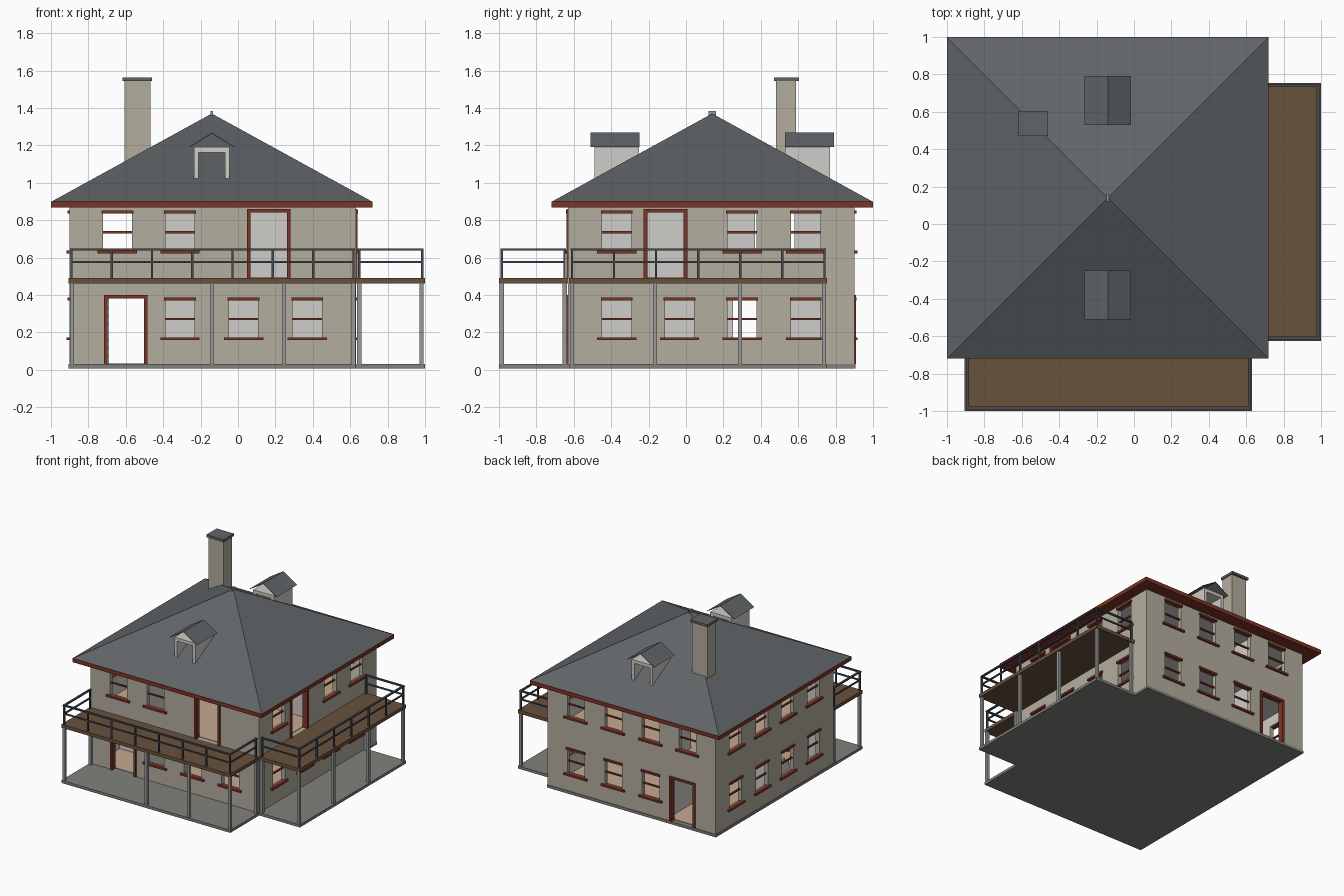
import bpy, bmesh
from mathutils import Vector

cube = bpy.data.objects.get("Cube")
if cube:
    bpy.data.objects.remove(cube)


def material(name, r, g, b):
    m = bpy.data.materials.new(name)
    m.use_nodes = True
    m.diffuse_color = (r, g, b, 1)
    m.node_tree.nodes["Principled BSDF"].inputs["Base Color"].default_value = (r, g, b, 1)
    return m


STONE = material("warm stone", .45, .42, .345)
PLASTER = material("pale plaster", .63, .61, .58)
SLATE = material("slate grey", .118, .13, .14)
TRIM = material("red brown trim", .2, .034, .019)
DECK = material("deck timber", .14, .085, .048)
IRON = material("dark iron", .06, .07, .085)
STEEL = material("light steel", .32, .32, .32)
CONCRETE = material("concrete", .22, .22, .205)
FLOOR = material("peach floor", .55, .4, .28)


def finish(name, bm, *mats):
    bmesh.ops.recalc_face_normals(bm, faces=bm.faces)
    mesh = bpy.data.meshes.new(name)
    bm.to_mesh(mesh)
    bm.free()
    for m in mats:
        mesh.materials.append(m)
    ob = bpy.data.objects.new(name, mesh)
    bpy.context.collection.objects.link(ob)
    return ob


def boxes(name, items, mat):
    """One object from boxes given as (x0, x1, y0, y1, z0, z1)."""
    bm = bmesh.new()
    for x0, x1, y0, y1, z0, z1 in items:
        lo, hi = Vector((x0, y0, z0)), Vector((x1, y1, z1))
        for v in bmesh.ops.create_cube(bm, size=1)["verts"]:
            v.co = [(a + b) / 2 + c * (b - a) for a, b, c in zip(lo, hi, v.co)]
    return finish(name, bm, mat)


# House extents and levels
X0, X1, Y0, Y1 = -.90, .63, -.63, .90
GROUND, UPPER, TOP, THICK = .03, .49, .88, .035
MIDX, MIDY = -.14, .14

# Each side: normal axis, outward sign, plane position, extent along the wall
SIDES = {"front": (1, -1, Y0, X0, X1), "back": (1, 1, Y1, X0, X1),
         "left": (0, 1, X1, Y0 + THICK, Y1 - THICK),
         "right": (0, -1, X0, Y0 + THICK, Y1 - THICK)}


def side_box(side, u0, u1, z0, z1, d0, d1):
    axis, sign, plane = SIDES[side][:3]
    a, b = sorted((plane + sign * d0, plane + sign * d1))
    return (u0, u1, a, b, z0, z1) if axis else (a, b, u0, u1, z0, z1)


def wall(side, openings):
    axis, sign, plane, start, end = SIDES[side]
    us = sorted({start, end, *[o[0] for o in openings], *[o[1] for o in openings]})
    zs = sorted({GROUND, TOP, *[o[2] for o in openings], *[o[3] for o in openings]})
    bm = bmesh.new()
    for a, b in zip(us, us[1:]):
        for c, d in zip(zs, zs[1:]):
            u, z = (a + b) / 2, (c + d) / 2
            if any(o[0] < u < o[1] and o[2] < z < o[3] for o in openings):
                continue
            corners = [(a, c), (b, c), (b, d), (a, d)]
            bm.faces.new([bm.verts.new((p, plane, q) if axis else (plane, p, q))
                          for p, q in corners])
    bmesh.ops.remove_doubles(bm, verts=bm.verts, dist=1e-5)
    out = bmesh.ops.extrude_face_region(bm, geom=bm.faces[:])["geom"]
    shift = Vector((0, 0, 0))
    shift[axis] = -sign * THICK
    bmesh.ops.translate(bm, vec=shift,
                        verts=[g for g in out if isinstance(g, bmesh.types.BMVert)])
    bmesh.ops.recalc_face_normals(bm, faces=bm.faces)
    for f in bm.faces:
        f.material_index = int(f.normal[axis] * sign < -.5)
    finish(side + "_wall", bm, STONE, PLASTER)


# Walls with windows (position, sill height) and doors (position, base height)
LOW, HIGH = .17, .635
XS, YS = (-.645, -.31, .03, .37), (-.37, -.035, .30, .64)
windows = {
    "front": [(x, LOW) for x in XS[1:]] + [(x, HIGH) for x in XS[:2]],
    "back": [(x, LOW) for x in XS[1:]] + [(x, HIGH) for x in XS],
    "left": [(y, LOW) for y in YS] + [(y, HIGH) for y in (YS[0], *YS[2:])],
    "right": [(y, z) for y in YS for z in (LOW, HIGH)]}
doors = {"front": [(-.6, GROUND), (.165, UPPER)], "back": [(-.6, GROUND)],
         "left": [(-.11, UPPER)], "right": []}

for side in SIDES:
    holes, trim = [], []
    for u, z in windows[side]:
        holes.append((u - .078, u + .078, z, z + .205))
        trim += [side_box(side, u - .085, u + .085, z + .2, z + .216, -.02, .012),
                 side_box(side, u - .078, u + .078, z + .095, z + .106, -.025, -.012),
                 side_box(side, u - .105, u + .105, z - .012, z + .004, -.02, .016)]
    for u, z in doors[side]:
        h = .37
        holes.append((u - .1, u + .1, z, z + h - .015))
        trim += [side_box(side, u - .117, u - .097, z, z + h, -THICK, .01),
                 side_box(side, u + .097, u + .117, z, z + h, -THICK, .01),
                 side_box(side, u - .117, u + .117, z + h - .018, z + h, -THICK, .01)]
    wall(side, holes)
    boxes(side + "_window_and_door_trim", trim, TRIM)

# Interior floors, ceilings, partitions and staircase
ix0, ix1, iy0, iy1 = X0 + THICK, X1 - THICK, Y0 + THICK, Y1 - THICK
boxes("floors", [(ix0, ix1, iy0, iy1, z - .01, z + .004) for z in (GROUND, UPPER)], FLOOR)
boxes("ceilings", [(ix0, ix1, iy0, iy1, z - .02, z - .01) for z in (UPPER - .01, TOP)], PLASTER)
px = -.45
boxes("partitions", [
    (px, px + .02, iy0, .25, GROUND, .46), (px, px + .02, .39, iy1, GROUND, .46),
    (px, px + .02, iy0, .37, UPPER, TOP), (px, px + .02, .58, iy1, UPPER, TOP),
    (px, ix1, .13, .15, GROUND, .46), (px, ix1, .13, .15, UPPER, TOP)], PLASTER)
steps, rise = 10, .043
boxes("staircase", [(ix0, -.69, -.3 + i * .05, -.25 + i * .05, GROUND, GROUND + (i + 1) * rise)
                    for i in range(steps)], PLASTER)

# Ground slabs and raised decks
front_area, side_area = (-.905, .63, -1, Y0), (.63, 1, -.625, .755)
boxes("ground_slab", [(*a, .008, GROUND) for a in
                      ((X0 - .005, X1, Y0, Y1 + .005), front_area, side_area)], CONCRETE)
boxes("front_deck", [(*front_area, .462, UPPER)], DECK)
boxes("side_deck", [(*side_area, .462, UPPER)], DECK)


def posts(points, half, z0, z1):
    return [(x - half, x + half, y - half, y + half, z0, z1) for x, y in points]


def railing(name, path, bays):
    """Top and middle rails with uprights along an axis-aligned path."""
    items, points = [], [path[0]]
    for (xa, ya), (xb, yb), n in zip(path, path[1:], bays):
        points += [(xa + (xb - xa) * i / n, ya + (yb - ya) * i / n) for i in range(1, n + 1)]
        for z, t in ((.643, .008), (.575, .005)):
            items.append((min(xa, xb) - t, max(xa, xb) + t, min(ya, yb) - t, max(ya, yb) + t,
                          z - .005, z + .006))
    boxes(name, items + posts(points, .006, UPPER, .645), IRON)


railing("front_railing", [(-.89, -.65), (-.89, -.985), (.617, -.985), (.617, -.65)], (1, 7, 1))
railing("side_railing", [(.648, -.61), (.985, -.61), (.985, .74), (.648, .74)], (1, 6, 1))
boxes("deck_columns", posts(
    [(x, -.985) for x in (-.888, -.14, .245, .617)] + [(-.888, -.648), (.617, -.648)] +
    [(.982, y) for y in (-.61, -.165, .288, .738)] + [(.648, -.61), (.648, .738)],
    .011, GROUND, .462), STEEL)

# Hipped roof with fascia and finial
boxes("fascia", [(-1, .72, -.72, 1, .868, .9)], TRIM)
bm = bmesh.new()
apex = bm.verts.new((MIDX, MIDY, 1.37))
r = .856
base = [bm.verts.new((MIDX + r * a, MIDY + r * b, .9))
        for a, b in ((-1, -1), (1, -1), (1, 1), (-1, 1))]
bm.faces.new(base)
for i in range(4):
    bm.faces.new((base[i], base[(i + 1) % 4], apex))
finish("main_roof", bm, SLATE)
boxes("roof_finial", [(MIDX - .006, MIDX + .006, MIDY - .02, MIDY + .02, 1.355, 1.383)], STEEL)

# Chimney
boxes("chimney", [(-.607, -.468, .482, .588, 1.0, 1.545)], STONE)
boxes("chimney_cap", [(-.617, -.46, .47, .604, 1.543, 1.563)], SLATE)

# Dormers: open box with a thin gabled roof, one facing each way
for name, s in (("front", 1), ("back", -1)):
    def span(a, b):
        return sorted((MIDY + s * (a - MIDY), MIDY + s * (b - MIDY)))
    ya, yb = span(-.49, -.25)
    w, t = .095, .025
    boxes(name + "_dormer", [(MIDX - w, MIDX - w + t, ya, yb, 1.02, 1.19),
                             (MIDX + w - t, MIDX + w, ya, yb, 1.02, 1.19),
                             (MIDX - w + t, MIDX + w - t, ya, yb, 1.163, 1.19)], PLASTER)
    ya, yb = span(-.51, -.248)
    bm = bmesh.new()
    rows = [[bm.verts.new((MIDX + dx, y, z)) for y in (ya, yb)] for dx, z in
            ((-.125, 1.19), (0, 1.268), (.125, 1.19), (.118, 1.19), (0, 1.263), (-.118, 1.19))]
    for i in range(6):
        j = (i + 1) % 6
        bm.faces.new((rows[i][0], rows[j][0], rows[j][1], rows[i][1]))
    for k in (0, 1):
        for a, b, c, d in ((0, 1, 4, 5), (1, 2, 3, 4)):
            bm.faces.new([rows[n][k] for n in (a, b, c, d)])
    finish(name + "_dormer_roof", bm, SLATE)
